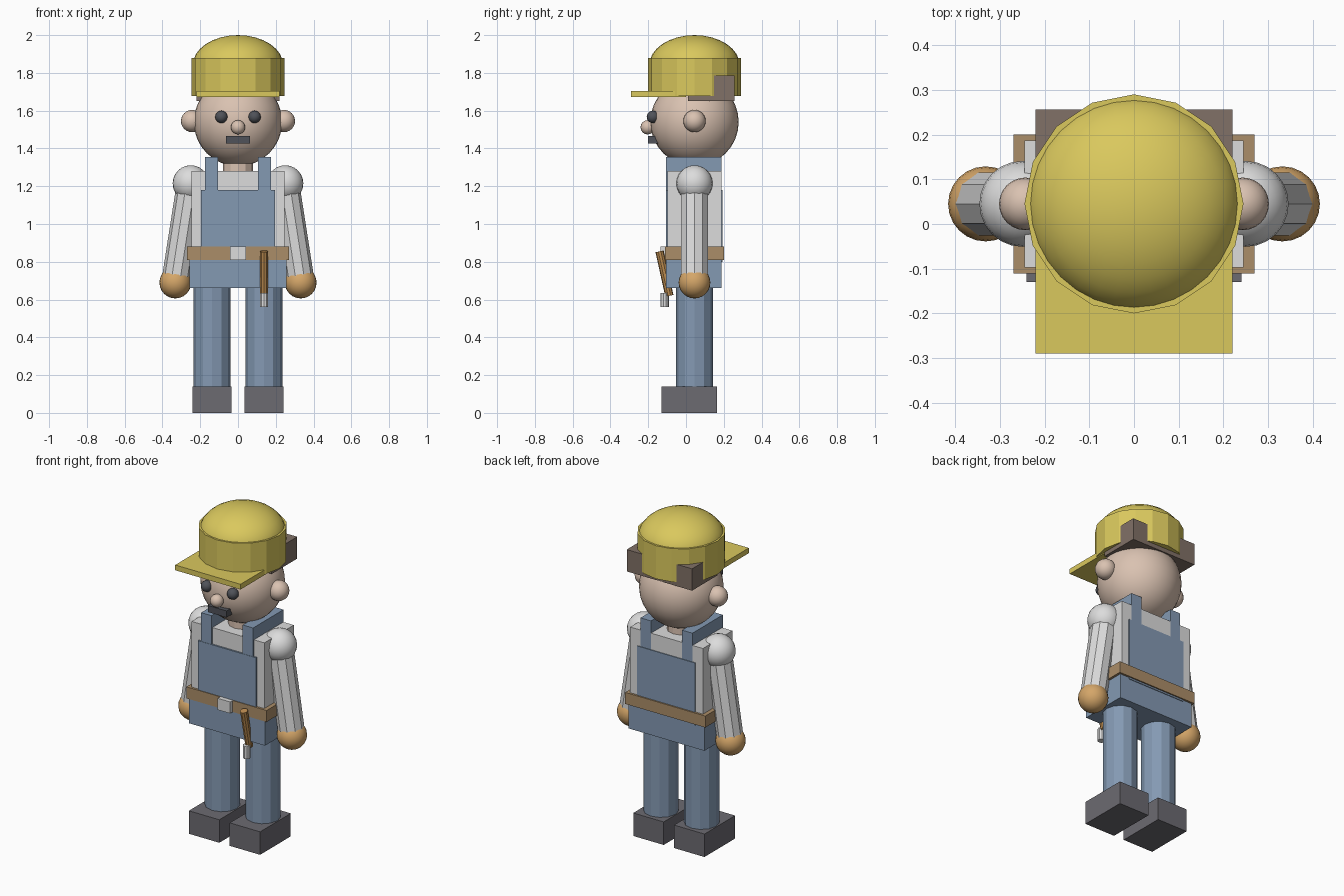
import bpy
from mathutils import Vector

if "Cube" in bpy.data.objects:
    bpy.data.objects.remove(bpy.data.objects["Cube"], do_unlink=True)

CY = 0.045  # depth of the body axis


def material(name, *rgb):
    m = bpy.data.materials.new(name)
    m.use_nodes = True
    m.diffuse_color = (*rgb, 1)
    m.node_tree.nodes["Principled BSDF"].inputs["Base Color"].default_value = (*rgb, 1)
    return m


yellow = material("helmet yellow", 0.70, 0.58, 0.11)
skin = material("skin", 0.70, 0.54, 0.44)
blue = material("overall blue", 0.23, 0.32, 0.45)
white = material("shirt white", 0.72, 0.72, 0.72)
tan = material("glove tan", 0.66, 0.38, 0.14)
leather = material("belt leather", 0.41, 0.27, 0.14)
wood = material("handle wood", 0.50, 0.26, 0.08)
grey = material("boot grey", 0.15, 0.145, 0.165)
dark = material("face dark", 0.08, 0.085, 0.10)
brown = material("strap brown", 0.22, 0.165, 0.135)


def finish(name, mat):
    ob = bpy.context.object
    ob.name = name
    ob.data.materials.append(mat)
    return ob


def box(name, mat, x, y, z):
    """Box from ranges on each axis."""
    lo, hi = Vector((x[0], y[0], z[0])), Vector((x[1], y[1], z[1]))
    bpy.ops.mesh.primitive_cube_add(size=1, location=(lo + hi) / 2)
    ob = finish(name, mat)
    ob.scale = hi - lo
    return ob


def ball(name, mat, at, r, height=None, segments=24):
    bpy.ops.mesh.primitive_uv_sphere_add(segments=segments, ring_count=segments // 2,
                                         radius=1, location=at)
    ob = finish(name, mat)
    ob.scale = (r, r, height or r)
    bpy.ops.object.shade_smooth()
    return ob


def tube(name, mat, start, end, r, sides):
    """Flat-sided cylinder between two points."""
    a, b = Vector(start), Vector(end)
    bpy.ops.mesh.primitive_cylinder_add(vertices=sides, radius=r, depth=(b - a).length,
                                        location=(a + b) / 2)
    ob = finish(name, mat)
    ob.rotation_euler = (b - a).to_track_quat("Z", "Y").to_euler()
    return ob


# Paired parts
for side, s in (("left", 1), ("right", -1)):
    def span(a, b):
        return sorted((a * s, b * s))

    box(side + "_boot", grey, span(0.035, 0.24), (-0.13, 0.165), (0, 0.14))
    tube(side + "_leg", blue, (0.137 * s, CY, 0.13), (0.137 * s, CY, 0.68), 0.098, 12)
    box(side + "_strap", blue, span(0.105, 0.175), (-0.105, 0.188), (1.15, 1.355))
    ball(side + "_shoulder", white, (0.25 * s, CY, 1.215), 0.096)
    tube(side + "_arm", white, (0.25 * s, CY, 1.215), (0.332 * s, CY, 0.69), 0.074, 10)
    ball(side + "_glove", tan, (0.332 * s, CY, 0.69), 0.084)
    ball(side + "_ear", skin, (0.243 * s, CY, 1.545), 0.059)
    ball(side + "_eye", dark, (0.088 * s, -0.175, 1.567), 0.033, segments=16)

# Torso and overalls
box("shirt", white, (-0.245, 0.245), (-0.097, 0.187), (0.75, 1.28))
box("hips", blue, (-0.256, 0.256), (-0.106, 0.188), (0.66, 0.85))
box("front_bib", blue, (-0.195, 0.195), (-0.107, 0), (0.8, 1.18))
box("back_bib", blue, (-0.195, 0.195), (0.1, 0.192), (0.8, 1.18))
box("belt", leather, (-0.27, 0.27), (-0.111, 0.2), (0.81, 0.88))
box("buckle", white, (-0.042, 0.042), (-0.135, -0.1), (0.81, 0.88))

# Hammer hung on the belt
tube("hammer_handle", wood, (0.138, -0.14, 0.855), (0.138, -0.088, 0.62), 0.022, 10)
tube("hammer_head", white, (0.138, -0.113, 0.56), (0.138, -0.113, 0.635), 0.023, 10)

# Head
tube("neck", skin, (0, CY, 1.25), (0, CY, 1.38), 0.08, 12)
ball("head", skin, (0, CY, 1.54), 0.234, segments=32)
ball("nose", skin, (0, -0.203, 1.512), 0.038, segments=16)
box("moustache", dark, (-0.063, 0.063), (-0.2, -0.14), (1.425, 1.465))

# Helmet
tube("helmet_band", yellow, (0, CY, 1.678), (0, CY, 1.88), 0.245, 16)
ball("helmet_dome", yellow, (0, CY, 1.84), 0.24, height=0.16, segments=32)
box("helmet_brim", yellow, (-0.22, 0.22), (-0.29, 0.0), (1.672, 1.704))
box("helmet_back_strap", brown, (-0.22, 0.22), (0.01, 0.256), (1.652, 1.785))
